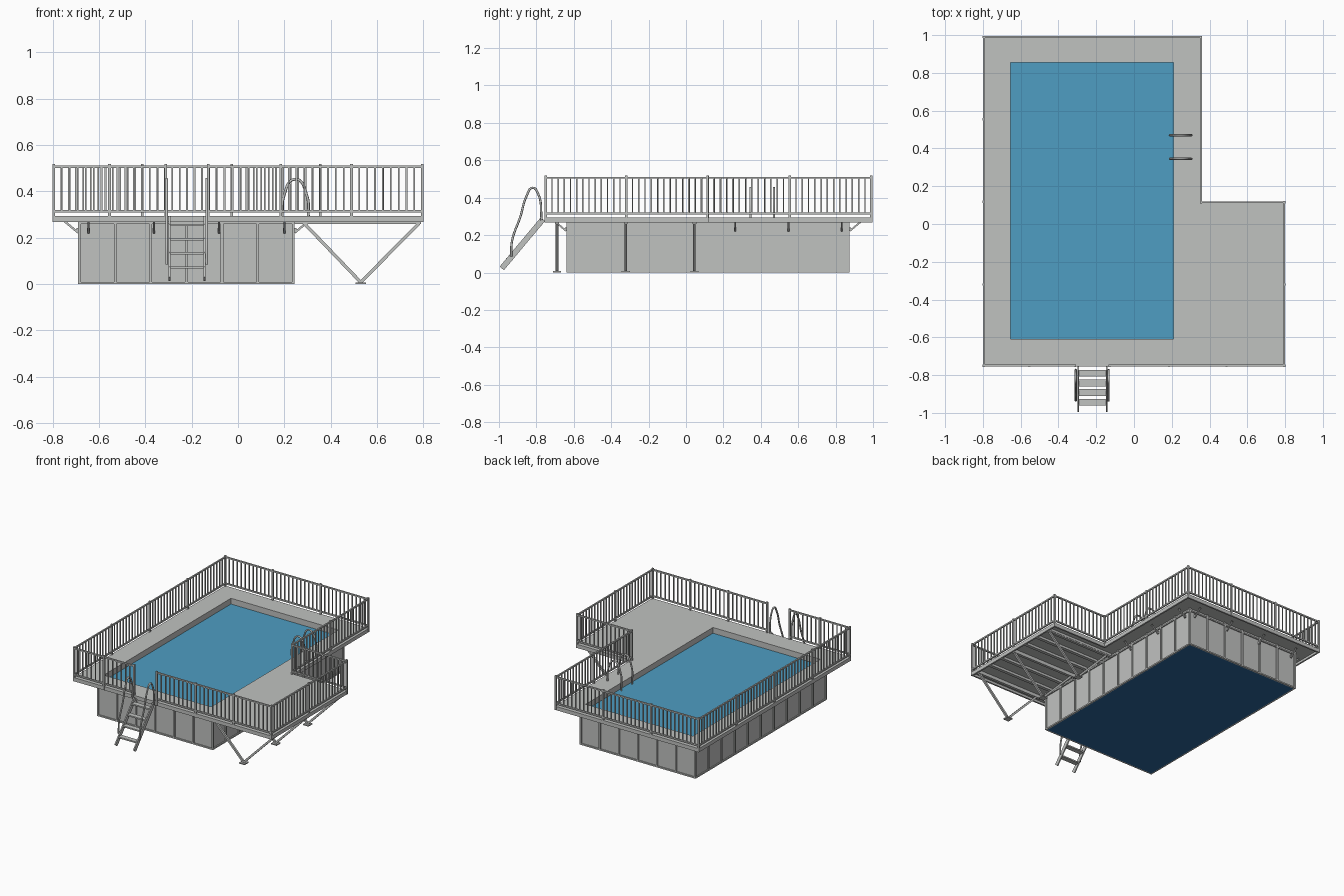
import bpy, bmesh
from mathutils import Vector, Matrix

if "Cube" in bpy.data.objects:
    bpy.data.objects.remove(bpy.data.objects["Cube"])


def material(name, rgb):
    m = bpy.data.materials.new(name)
    m.use_nodes = True
    m.diffuse_color = (*rgb, 1)
    m.node_tree.nodes["Principled BSDF"].inputs["Base Color"].default_value = (*rgb, 1)
    return m


GREY = material("light grey", (0.53, 0.54, 0.53))
WATER = material("water blue", (0.077, 0.34, 0.54))
LINER = material("deep blue liner", (0.025, 0.13, 0.33))


def box(bm, lo, hi):
    lo, hi = Vector(lo), Vector(hi)
    mat = Matrix.Translation((lo + hi) / 2) @ Matrix.Diagonal((*(hi - lo), 1))
    bmesh.ops.create_cube(bm, size=1, matrix=mat)


def beam(bm, a, b, w, d):
    """Rectangular bar from a to b, w wide and d deep."""
    a, b = Vector(a), Vector(b)
    rot = (b - a).to_track_quat("Z", "Y").to_matrix().to_4x4()
    mat = Matrix.Translation((a + b) / 2) @ rot @ Matrix.Diagonal((w, d, (b - a).length, 1))
    bmesh.ops.create_cube(bm, size=1, matrix=mat)


def finish(name, bm, mat):
    me = bpy.data.meshes.new(name)
    bm.to_mesh(me)
    bm.free()
    me.materials.append(mat)
    ob = bpy.data.objects.new(name, me)
    bpy.context.collection.objects.link(ob)
    return ob


def tube(name, pts, r):
    cu = bpy.data.curves.new(name, "CURVE")
    cu.dimensions = "3D"
    cu.bevel_depth, cu.bevel_resolution, cu.resolution_u = r, 2, 6
    cu.use_fill_caps = True
    sp = cu.splines.new("BEZIER")
    sp.bezier_points.add(len(pts) - 1)
    for p, co in zip(sp.bezier_points, pts):
        p.co = co
        p.handle_left_type = p.handle_right_type = "AUTO"
    cu.materials.append(GREY)
    ob = bpy.data.objects.new(name, cu)
    bpy.context.collection.objects.link(ob)


def steps(a, b, n):
    return [a + (b - a) * i / n for i in range(n + 1)]


# Main dimensions
X0, X1, XN = -0.80, 0.80, 0.36          # deck sides and notch
Y0, Y1, YN = -0.755, 0.995, 0.12
PX0, PX1, PY0, PY1 = -0.655, 0.21, -0.61, 0.855   # pool opening
SX0, SX1, SY0, SY1 = -0.69, 0.245, -0.64, 0.875   # outer shell
LOW, TOP = 0.268, 0.295

# Deck: cells of a grid, minus the pool opening and the notch
bm = bmesh.new()
xs, ys = [X0, PX0, PX1, XN, X1], [Y0, PY0, YN, PY1, Y1]
for xa, xb in zip(xs, xs[1:]):
    for ya, yb in zip(ys, ys[1:]):
        in_pool = xa == PX0 and ya in (PY0, YN)
        if in_pool or (xa == XN and ya >= YN):
            continue
        bm.faces.new([bm.verts.new((x, y, TOP)) for x, y in
                      ((xa, ya), (xb, ya), (xb, yb), (xa, yb))])
bmesh.ops.remove_doubles(bm, verts=bm.verts, dist=1e-4)
deck = finish("deck", bm, GREY)
solid = deck.modifiers.new("thickness", "SOLIDIFY")
solid.thickness, solid.offset = 0.01, -1

# Fascia boards around the deck
corners = [(X0, Y0), (X1, Y0), (X1, YN), (XN, YN), (XN, Y1), (X0, Y1)]
bm = bmesh.new()
for (xa, ya), (xb, yb) in zip(corners, corners[1:] + corners[:1]):
    n = Vector((ya - yb, xb - xa, 0)).normalized() * 0.006
    z = (LOW + TOP) / 2
    w, d = (0.012, TOP - LOW) if ya == yb else (TOP - LOW, 0.012)
    lo = Vector((min(xa, xb), min(ya, yb), LOW)) + n
    hi = Vector((max(xa, xb), max(ya, yb), TOP)) + n
    t = Vector((abs(n.x), abs(n.y), 0))
    box(bm, lo - t, hi + t)
finish("deck_fascia", bm, GREY)

# Joists under the side platform
bm = bmesh.new()
for y in steps(Y0 + 0.06, YN - 0.075, 6):
    box(bm, (SX1, y - 0.012, LOW), (X1 - 0.01, y + 0.012, 0.286))
finish("platform_joists", bm, GREY)

# V supports with foot plates
bm = bmesh.new()
for y in (-0.69, -0.322, 0.045):
    box(bm, (SX1, y - 0.01, 0.259), (0.79, y + 0.01, 0.269))
    for x in (0.285, 0.782):
        beam(bm, (0.53, y, 0.008), (x, y, 0.263), 0.014, 0.014)
    box(bm, (0.508, y - 0.022, 0), (0.552, y + 0.022, 0.008))
finish("platform_supports", bm, GREY)

# Pool walls, solid between opening and shell
bm = bmesh.new()
e = 0.008
for x0, x1, y0, y1 in ((SX0 + e, PX0, SY0 + e, SY1 - e), (PX1, SX1 - e, SY0 + e, SY1 - e),
                       (PX0, PX1, SY0 + e, PY0), (PX0, PX1, PY1, SY1 - e)):
    box(bm, (x0, y0, 0.003), (x1, y1, 0.286))
finish("pool_walls", bm, GREY)

# Wall frame: ribs and rails
bm = bmesh.new()
h = 0.006
for x in steps(SX0 + h, SX1 - h, 6):
    for y in (SY0 + h, SY1 - h):
        box(bm, (x - h, y - h, 0), (x + h, y + h, 0.286))
for y in steps(SY0 + h, SY1 - h, 10)[1:-1]:
    for x in (SX0 + h, SX1 - h):
        box(bm, (x - h, y - h, 0), (x + h, y + h, 0.286))
for z in (0, 0.26):
    for y in (SY0, SY1 - 0.012):
        box(bm, (SX0, y, z), (SX1, y + 0.012, z + 0.01))
    for x in (SX0, SX1 - 0.012):
        box(bm, (x, SY0, z), (x + 0.012, SY1, z + 0.01))
finish("wall_frame", bm, GREY)

# Pool floor and water surface
bm = bmesh.new()
box(bm, (SX0 + 0.01, SY0 + 0.01, 0), (SX1 - 0.01, SY1 - 0.01, 0.004))
finish("pool_floor", bm, LINER)
bm = bmesh.new()
box(bm, (PX0, PY0, 0.245), (PX1, PY1, 0.253))
finish("water", bm, WATER)

# Knee braces below the walkway
bm = bmesh.new()


def brace(x, y, dx, dy):
    a, b = Vector((x, y, 0.222)), Vector((x + dx, y + dy, 0.272))
    beam(bm, a, b, 0.009, 0.009)
    side = Vector((abs(dy), abs(dx), 0)).normalized() * 0.006
    out = Vector((dx, dy, 0)).normalized() * 0.008
    lo, hi = a - side, a + side + out
    box(bm, [min(p, q) for p, q in zip(lo, hi)],
        [max(p, q) + 0.02 * (i == 2) for i, (p, q) in enumerate(zip(lo, hi))])


for x in steps(-0.645, 0.2, 3):
    brace(x, SY0, 0, -0.06)
    brace(x, SY1, 0, 0.06)
for i, y in enumerate(steps(-0.59, 0.832, 5)):
    brace(SX0, y, -0.06, 0)
    if i > 2:
        brace(SX1, y, 0.06, 0)
finish("knee_braces", bm, GREY)

# Railings: posts, two rails and balusters for each run
RAIL = 0.512
i = 0.005
xa, xb, xn, ya, yb, yn = X0 + i, X1 - i, XN - i, Y0 + i, Y1 - i, YN - i
gates = (-0.312, -0.128)
runs = {
    "front_left_side": [(x, ya) for x in (xa, -0.555, gates[0])],
    "front_right_side": [(x, ya) for x in (gates[1], 0.185, 0.49, xb)],
    "platform_side": [(xb, y) for y in (ya, -0.32, yn)],
    "platform_back": [(xb, yn), (xn, yn)],
    "notch": [(xn, y) for y in (yn, 0.555, yb)],
    "back": [(x, yb) for x in (xn, -0.027, -0.413, xa)],
    "long_side": [(xa, y) for y in (yb, 0.555, 0.118, -0.32, ya)],
}
for name, pts in runs.items():
    bm = bmesh.new()
    for x, y in pts:
        box(bm, (x - 0.006, y - 0.006, LOW), (x + 0.006, y + 0.006, RAIL + 0.006))
    for p, q in zip(pts, pts[1:]):
        a, b = Vector((*p, 0)), Vector((*q, 0))
        for z in (0.315, RAIL - 0.005):
            up = Vector((0, 0, z))
            beam(bm, a + up, b + up, 0.01, 0.01)
        n = round((b - a).length / 0.033)
        for k in range(1, n):
            c = a.lerp(b, k / n)
            box(bm, (c.x - 0.0035, c.y - 0.0035, 0.315), (c.x + 0.0035, c.y + 0.0035, RAIL - 0.005))
    finish("railing_" + name, bm, GREY)

# Entry ladder: stringers and treads
bm = bmesh.new()
foot, head = Vector((0, -0.985, 0.022)), Vector((0, -0.765, 0.285))
for x in (-0.295, -0.145):
    beam(bm, foot + Vector((x, 0, 0)), head + Vector((x, 0, 0)), 0.008, 0.03)
for k in range(4):
    c = foot.lerp(head, 0.19 + 0.232 * k)
    box(bm, (-0.295, c.y - 0.018, c.z - 0.005), (-0.145, c.y + 0.018, c.z + 0.005))
finish("entry_ladder", bm, GREY)

# Curved ladder handrails
for side, x in (("left", -0.135), ("right", -0.308)):
    tube("ladder_handrail_" + side,
         [(x, y, z) for y, z in ((-0.935, 0.085), (-0.93, 0.17), (-0.885, 0.30),
                                 (-0.852, 0.41), (-0.82, 0.453), (-0.79, 0.42), (-0.772, 0.28))],
         0.006)

# Grab arches at the pool edge
for side, y in (("front", 0.345), ("back", 0.47)):
    tube("grab_arch_" + side,
         [(x, y, z) for x, z in ((0.192, 0.25), (0.198, 0.38), (0.248, 0.453), (0.298, 0.38), (0.304, 0.29))],
         0.006)
